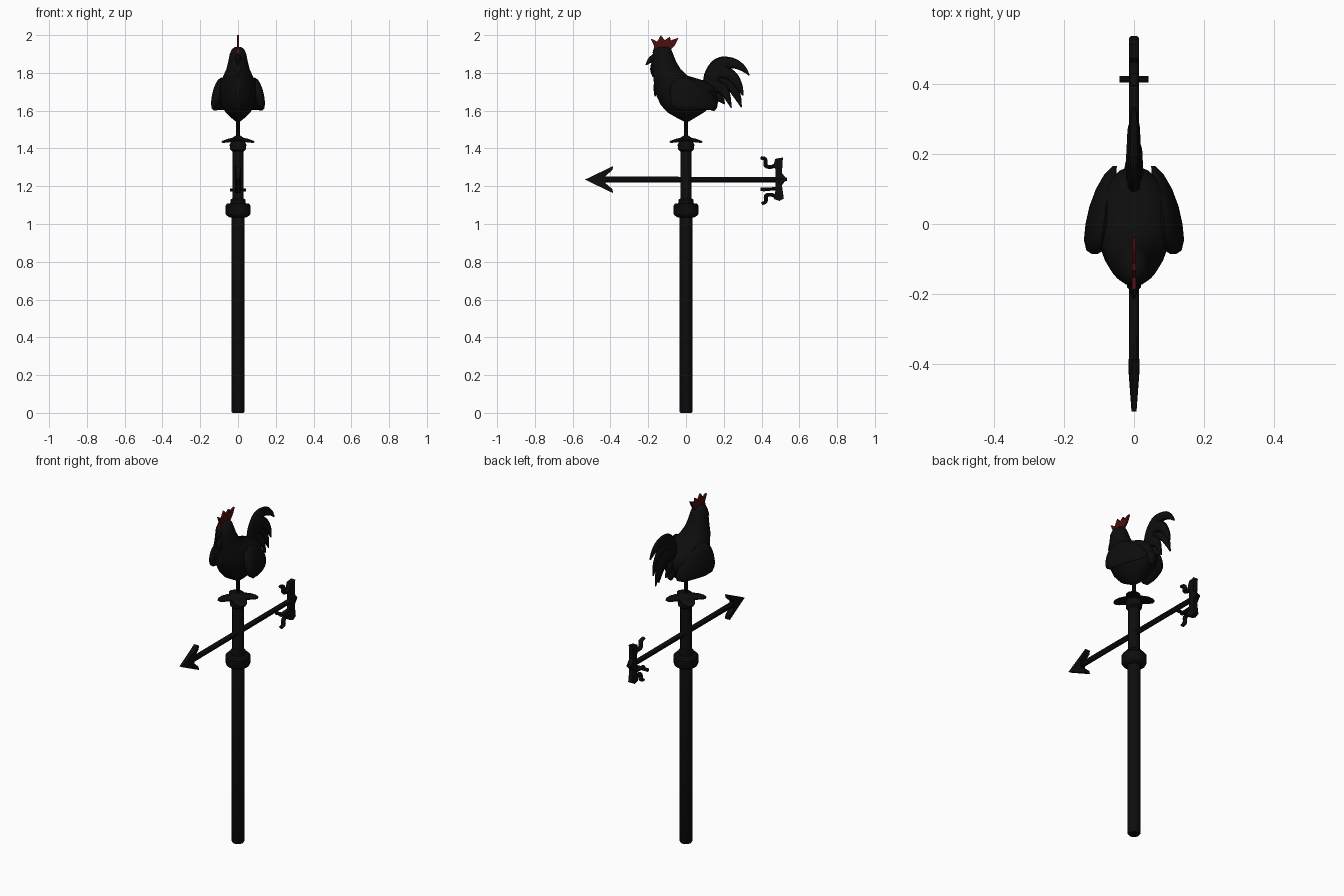
import bpy, bmesh, math
from mathutils import Vector


def material(name, rgb):
    m = bpy.data.materials.new(name)
    m.diffuse_color = (*rgb, 1)
    return m


BLACK = material("black iron", (0.004, 0.004, 0.0045))
RED = material("dark red", (0.075, 0.004, 0.005))


def finish(name, bm, mat=BLACK, angle=35):
    bmesh.ops.recalc_face_normals(bm, faces=bm.faces)
    me = bpy.data.meshes.new(name)
    bm.to_mesh(me)
    bm.free()
    me.materials.append(mat)
    ob = bpy.data.objects.new(name, me)
    bpy.context.collection.objects.link(ob)
    bpy.ops.object.select_all(action='DESELECT')
    bpy.context.view_layer.objects.active = ob
    ob.select_set(True)
    bpy.ops.object.shade_smooth_by_angle(angle=math.radians(angle))
    return ob


def loft(name, rings, mat=BLACK, angle=35):
    """Skin a list of equal-length point rings and cap both ends."""
    bm = bmesh.new()
    vs = [[bm.verts.new(p) for p in r] for r in rings]
    n = len(vs[0])
    for a, b in zip(vs, vs[1:]):
        for i in range(n):
            bm.faces.new((a[i], a[(i + 1) % n], b[(i + 1) % n], b[i]))
    bm.faces.new(vs[0])
    bm.faces.new(vs[-1])
    return finish(name, bm, mat, angle)


def angles(n):
    return [2 * math.pi * (i + 0.5) / n for i in range(n)]


def turned(name, profile, n=16):
    """Upright turned part from (radius, z) pairs."""
    return loft(name, [[(r * math.cos(a), r * math.sin(a), z) for a in angles(n)]
                       for r, z in profile])


def tube(name, path, x=0.0, n=10, steps=4, mat=BLACK):
    """Tapered bar in the y-z plane; path entries are (y, z, half height, half width)."""
    pts = [Vector(p) for p in path]
    fine = []
    for i in range(len(pts) - 1):
        p0, p1 = pts[max(i - 1, 0)], pts[i]
        p2, p3 = pts[i + 1], pts[min(i + 2, len(pts) - 1)]
        for k in range(steps):
            t = k / steps
            fine.append(0.5 * (2 * p1 + (p2 - p0) * t + (2 * p0 - 5 * p1 + 4 * p2 - p3) * t * t
                               + (3 * p1 - p0 - 3 * p2 + p3) * t ** 3))
    fine.append(pts[-1])
    rings = []
    for i, p in enumerate(fine):
        d = fine[min(i + 1, len(fine) - 1)] - fine[max(i - 1, 0)]
        d = Vector((d[0], d[1])).normalized()
        rings.append([(x + p[3] * math.cos(a), p[0] - d.y * p[2] * math.sin(a),
                       p[1] + d.x * p[2] * math.sin(a)) for a in angles(n)])
    return loft(name, rings, mat)


def plate(name, outline, half, mat=BLACK):
    """Flat cut-out in the y-z plane with softened edges."""
    bm = bmesh.new()
    f = bm.faces.new([bm.verts.new((-half, y, z)) for y, z in outline])
    r = bmesh.ops.extrude_face_region(bm, geom=[f])
    bmesh.ops.translate(bm, vec=(2 * half, 0, 0),
                        verts=[v for v in r["geom"] if isinstance(v, bmesh.types.BMVert)])
    return finish(name, bm, mat)


# Post, collar and cap
turned("post", [(0.030, 0), (0.035, 0.008), (0.035, 1.06), (0.031, 1.10), (0.031, 1.41)])
turned("collar", [(0.045, 1.035), (0.062, 1.045), (0.068, 1.058), (0.068, 1.096),
                  (0.06, 1.107), (0.041, 1.11), (0.041, 1.128), (0.032, 1.135)])
turned("cap", [(0.032, 1.385), (0.043, 1.395), (0.045, 1.42), (0.04, 1.43),
               (0.04, 1.45), (0.022, 1.462), (0.012, 1.468)])
turned("spindle", [(0.011, 1.45), (0.010, 1.58)], 10)


# Four-pointed leaf plate with drooping tips
def leaf_ring(scale, z):
    ring = []
    for a in [2 * math.pi * i / 32 for i in range(32)]:
        r = scale * (0.056 + 0.054 * abs(math.sin(2 * a)) ** 1.5)
        ring.append((r * math.cos(a), r * math.sin(a), z - 1.2 * r * r))
    return ring


loft("leaf_plate", [leaf_ring(0.1, 1.44), leaf_ring(0.6, 1.441), leaf_ring(1, 1.444),
                    leaf_ring(1, 1.45), leaf_ring(0.6, 1.456), leaf_ring(0.1, 1.456)])

# Arrow: shaft, head, tail scrolls
tube("arrow_shaft", [(-0.45, 1.235, 0.016, 0.015), (0.515, 1.235, 0.014, 0.015),
                     (0.535, 1.238, 0.008, 0.012)], steps=1)
head = [(-0.535, 1.235), (-0.385, 1.163), (-0.39, 1.185), (-0.425, 1.215),
        (-0.425, 1.255), (-0.39, 1.285), (-0.385, 1.307)]
bpy_head = plate("arrow_head", head, 0.016)
for v in bpy_head.data.vertices:
    v.co.x *= 0.45 + 0.55 * min(1, (v.co.y + 0.535) / 0.12)
plate("tail_plate", [(0.473, 1.345), (0.513, 1.352), (0.508, 1.27), (0.532, 1.238),
                     (0.508, 1.205), (0.518, 1.135), (0.495, 1.122), (0.465, 1.132),
                     (0.474, 1.18), (0.474, 1.29), (0.462, 1.31)], 0.014)
tube("upper_scroll", [(0.395, 1.35, 0.009, 0.012), (0.42, 1.343, 0.010, 0.013),
                      (0.422, 1.31, 0.011, 0.013), (0.45, 1.302, 0.010, 0.013),
                      (0.49, 1.318, 0.011, 0.013)])
tube("lower_scroll", [(0.40, 1.108, 0.008, 0.012), (0.422, 1.118, 0.010, 0.013),
                      (0.424, 1.148, 0.011, 0.013), (0.45, 1.155, 0.010, 0.013),
                      (0.49, 1.14, 0.011, 0.013)])
tube("lower_bar", [(0.395, 1.183, 0.009, 0.013), (0.49, 1.187, 0.009, 0.013)], steps=1)
loft("cross_bar", [[(x, 0.413 + 0.010 * math.cos(a), 1.18 + 0.010 * math.sin(a))
                    for a in angles(8)] for x in (-0.042, 0.042)])

# Bird body: stacked ovals of (z, front y, back y, half width)
BODY = [(1.543, -0.012, 0.016, 0.012), (1.56, -0.045, 0.045, 0.034),
        (1.59, -0.098, 0.095, 0.066), (1.63, -0.135, 0.145, 0.090),
        (1.68, -0.158, 0.165, 0.105), (1.725, -0.168, 0.155, 0.104),
        (1.755, -0.172, 0.11, 0.095), (1.785, -0.175, 0.01, 0.078),
        (1.82, -0.178, -0.028, 0.062), (1.86, -0.178, -0.052, 0.052),
        (1.90, -0.177, -0.068, 0.044), (1.925, -0.167, -0.078, 0.033),
        (1.938, -0.145, -0.095, 0.015)]
loft("body", [[(w * math.cos(a), (f + b) / 2 + (b - f) / 2 * math.sin(a), z)
               for a in angles(24)] for z, f, b, w in BODY], angle=50)

# Wings: tilted ovals of (y, centre x, centre z, half thickness, half height)
WING = [(-0.085, 0.112, 1.685, 0.008, 0.025), (-0.075, 0.112, 1.685, 0.020, 0.062),
        (-0.045, 0.111, 1.688, 0.026, 0.085), (0.0, 0.106, 1.688, 0.026, 0.088),
        (0.05, 0.097, 1.68, 0.025, 0.078), (0.10, 0.083, 1.665, 0.022, 0.062),
        (0.14, 0.068, 1.645, 0.015, 0.042), (0.165, 0.055, 1.63, 0.005, 0.015)]
for side, label in ((1, "right_wing"), (-1, "left_wing")):
    loft(label, [[(side * (cx + t * math.cos(a) - 0.22 * h * math.sin(a)), y,
                   cz + h * math.sin(a)) for a in angles(14)]
                 for y, cx, cz, t, h in WING], angle=50)

# Beak and wattle
tube("beak", [(-0.15, 1.882, 0.028, 0.028), (-0.185, 1.87, 0.017, 0.014),
              (-0.212, 1.842, 0.003, 0.003)])
tube("wattle", [(-0.165, 1.86, 0.015, 0.02), (-0.178, 1.82, 0.012, 0.02),
                (-0.172, 1.78, 0.006, 0.01)])
tube("breast_tuft", [(-0.15, 1.76, 0.018, 0.02), (-0.16, 1.72, 0.012, 0.018),
                     (-0.164, 1.675, 0.003, 0.004)])

# Comb
plate("comb", [(-0.178, 1.905), (-0.168, 1.94), (-0.187, 1.982), (-0.152, 1.966),
               (-0.133, 2.0), (-0.113, 1.973), (-0.085, 1.992), (-0.08, 1.972),
               (-0.038, 1.987), (-0.06, 1.945), (-0.08, 1.925), (-0.13, 1.925)], 0.006, RED)

# Tail feathers: (x, path)
FEATHERS = [
    (0.0, [(0.12, 1.68, 0.03, 0.02), (0.128, 1.78, 0.034, 0.02), (0.175, 1.845, 0.036, 0.018),
           (0.245, 1.852, 0.028, 0.015), (0.30, 1.825, 0.017, 0.012), (0.335, 1.787, 0.003, 0.004)]),
    (0.004, [(0.12, 1.73, 0.035, 0.015), (0.17, 1.805, 0.036, 0.018), (0.24, 1.785, 0.030, 0.015),
             (0.28, 1.73, 0.02, 0.012), (0.302, 1.68, 0.003, 0.004)]),
    (-0.006, [(0.12, 1.70, 0.035, 0.015), (0.165, 1.76, 0.034, 0.018), (0.23, 1.74, 0.028, 0.015),
              (0.27, 1.68, 0.02, 0.012), (0.293, 1.618, 0.003, 0.004)]),
    (0.010, [(0.11, 1.69, 0.035, 0.015), (0.155, 1.73, 0.034, 0.016), (0.205, 1.70, 0.025, 0.014),
             (0.24, 1.615, 0.003, 0.004)]),
    (-0.010, [(0.10, 1.70, 0.035, 0.02), (0.14, 1.69, 0.033, 0.02), (0.175, 1.67, 0.024, 0.014),
              (0.205, 1.635, 0.003, 0.004)]),
    (0.0, [(0.09, 1.70, 0.04, 0.045), (0.13, 1.66, 0.038, 0.035), (0.145, 1.625, 0.022, 0.025),
           (0.14, 1.60, 0.010, 0.01)]),
]
for i, (x, path) in enumerate(FEATHERS):
    tube(f"tail_feather_{i + 1}", path, x)
